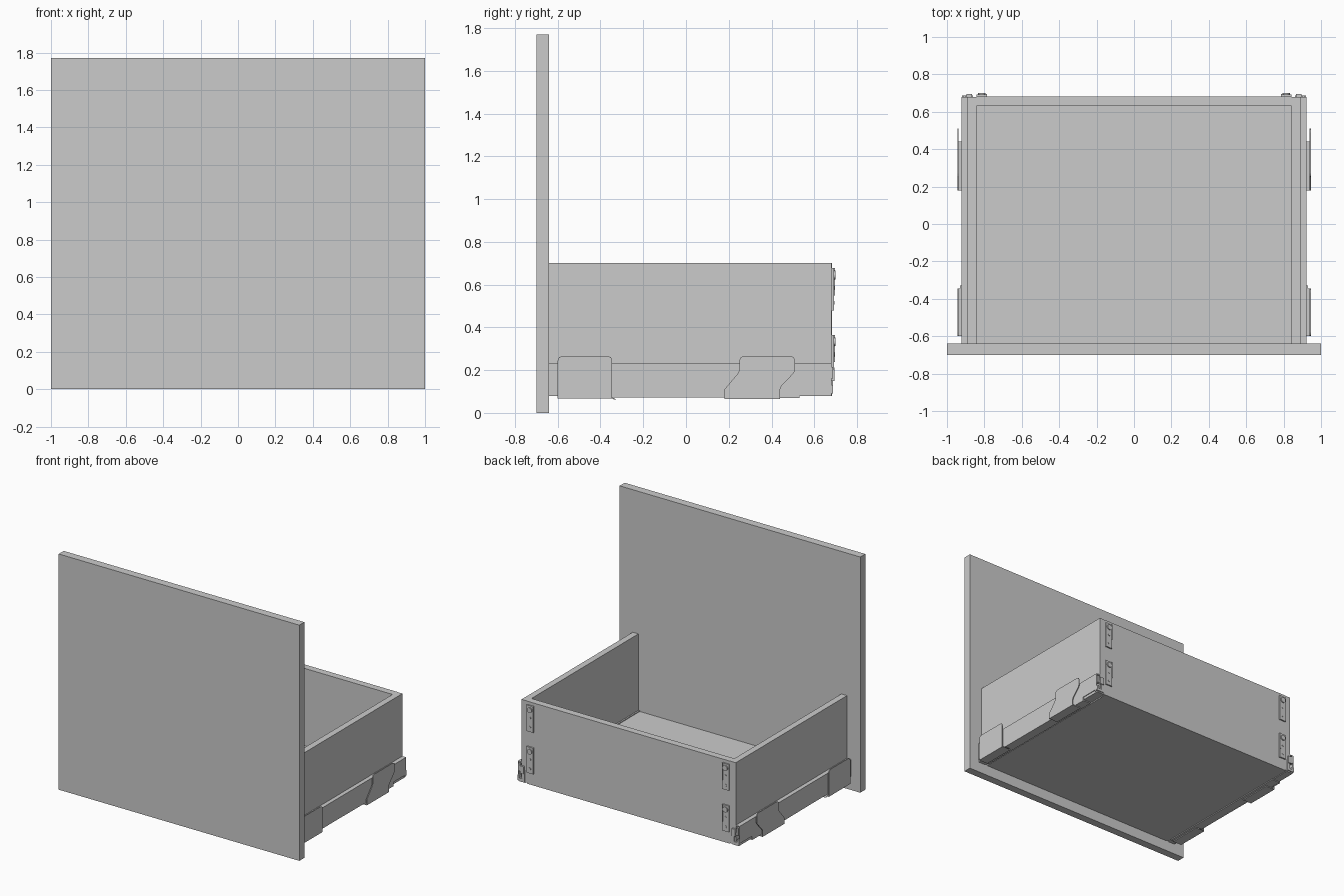
import bpy, bmesh, math
from mathutils import Vector, Matrix

if "Cube" in bpy.data.objects:
    bpy.data.objects.remove(bpy.data.objects["Cube"])


def finish(name, bm, mirror):
    bmesh.ops.recalc_face_normals(bm, faces=bm.faces)
    me = bpy.data.meshes.new(name)
    bm.to_mesh(me)
    bm.free()
    ob = bpy.data.objects.new(name, me)
    bpy.context.collection.objects.link(ob)
    if mirror:
        ob.modifiers.new("mirror_x", 'MIRROR').use_mirror_merge = False
    return ob


def box(name, x, y, z, mirror=False):
    bm = bmesh.new()
    bmesh.ops.create_cube(bm, size=1)
    for v in bm.verts:
        for i, (a, b) in enumerate((x, y, z)):
            v.co[i] = a if v.co[i] < 0 else b
    return finish(name, bm, mirror)


def extrude(name, pts, axis, a, b, mirror=True):
    """Extrude a profile along x (pts are y,z) or along y (pts are x,z)."""
    bm = bmesh.new()
    vs = [bm.verts.new((a, p, q) if axis == 'x' else (p, a, q)) for p, q in pts]
    face = bm.faces.new(vs)
    step = Vector((b - a, 0, 0)) if axis == 'x' else Vector((0, b - a, 0))
    new = bmesh.ops.extrude_face_region(bm, geom=[face])['geom']
    bmesh.ops.translate(bm, vec=step, verts=[g for g in new if isinstance(g, bmesh.types.BMVert)])
    return finish(name, bm, mirror)


def disc(name, x, y0, y1, z, r):
    bm = bmesh.new()
    m = Matrix.Translation((x, (y0 + y1) / 2, z)) @ Matrix.Rotation(math.pi / 2, 4, 'X')
    bmesh.ops.create_cone(bm, cap_ends=True, segments=20, radius1=r, radius2=r,
                          depth=y1 - y0, matrix=m)
    return finish(name, bm, True)


# Drawer box
box("front_panel", (-1, 1), (-0.70, -0.64), (0, 1.77))
box("side_wall", (0.843, 0.89), (-0.64, 0.68), (0.085, 0.70), True)
box("back_wall", (-0.843, 0.843), (0.63, 0.682), (0.08, 0.70))
box("floor_panel", (-0.838, 0.838), (-0.64, 0.63), (0.08, 0.12))
box("floor_edge_trim", (0.832, 0.843), (-0.64, 0.63), (0.12, 0.126), True)

# Folded runner on each side: top ledge, outer skin and bottom return
extrude("runner_cover", [(0.89, 0.23), (0.921, 0.23), (0.921, 0.10), (0.915, 0.10),
                         (0.915, 0.222), (0.89, 0.222)], 'y', -0.64, 0.68)
extrude("runner_bottom_skin", [(-0.60, 0.10), (-0.60, 0.075), (0.53, 0.07), (0.53, 0.10)],
        'x', 0.915, 0.921)
box("runner_base", (0.85, 0.921), (-0.60, 0.53), (0.073, 0.08), True)
for label, y in (("front", (-0.64, -0.60)), ("rear", (0.53, 0.68))):
    extrude("runner_lip_" + label, [(0.905, 0.10), (0.915, 0.10), (0.915, 0.08), (0.86, 0.08),
                                    (0.86, 0.087), (0.905, 0.087)], 'y', y[0], y[1])

# Mounting clips: thin outer plates with a foot folded below the runner
front_clip = [(-0.60, 0.07), (-0.60, 0.245), (-0.594, 0.26), (-0.58, 0.266), (-0.366, 0.266),
              (-0.351, 0.26), (-0.345, 0.245), (-0.345, 0.07)]
rear_clip = [(0.18, 0.068), (0.18, 0.11), (0.243, 0.185), (0.25, 0.20), (0.25, 0.247),
             (0.256, 0.26), (0.27, 0.266), (0.49, 0.266), (0.504, 0.26), (0.51, 0.247),
             (0.51, 0.20), (0.503, 0.185), (0.446, 0.125), (0.44, 0.11), (0.44, 0.068)]
extrude("front_clip", front_clip, 'x', 0.939, 0.945)
extrude("rear_clip", rear_clip, 'x', 0.939, 0.945)
box("front_clip_foot", (0.87, 0.945), (-0.60, -0.345), (0.067, 0.073), True)
box("rear_clip_foot", (0.87, 0.945), (0.18, 0.44), (0.066, 0.072), True)
extrude("front_clip_tab", [(-0.36, 0.073), (-0.345, 0.073), (-0.328, 0.064), (-0.332, 0.061)],
        'x', 0.89, 0.93)

# Back brackets with raised heads and screws
for label, z in (("upper", 0.48), ("lower", 0.168)):
    box(label + "_bracket", (0.785, 0.841), (0.682, 0.692), (z, z + 0.197), True)
    box(label + "_bracket_rib", (0.785, 0.792), (0.692, 0.696), (z + 0.07, z + 0.197), True)
    disc(label + "_bracket_head", 0.813, 0.692, 0.70, z + 0.165, 0.02)
    for i, dz in enumerate((0.035, 0.105)):
        disc(f"{label}_bracket_screw_{i + 1}", 0.813, 0.692, 0.695, z + dz, 0.009)

# Hook ends of the runners
hook = [(0.86, 0.09), (0.92, 0.09), (0.92, 0.13), (0.905, 0.13), (0.905, 0.108), (0.88, 0.108),
        (0.88, 0.16), (0.915, 0.16), (0.915, 0.215), (0.90, 0.215), (0.90, 0.178), (0.86, 0.178)]
extrude("runner_hook", hook, 'y', 0.66, 0.687)
box("runner_hook_pin", (0.865, 0.895), (0.68, 0.694), (0.15, 0.205), True)
